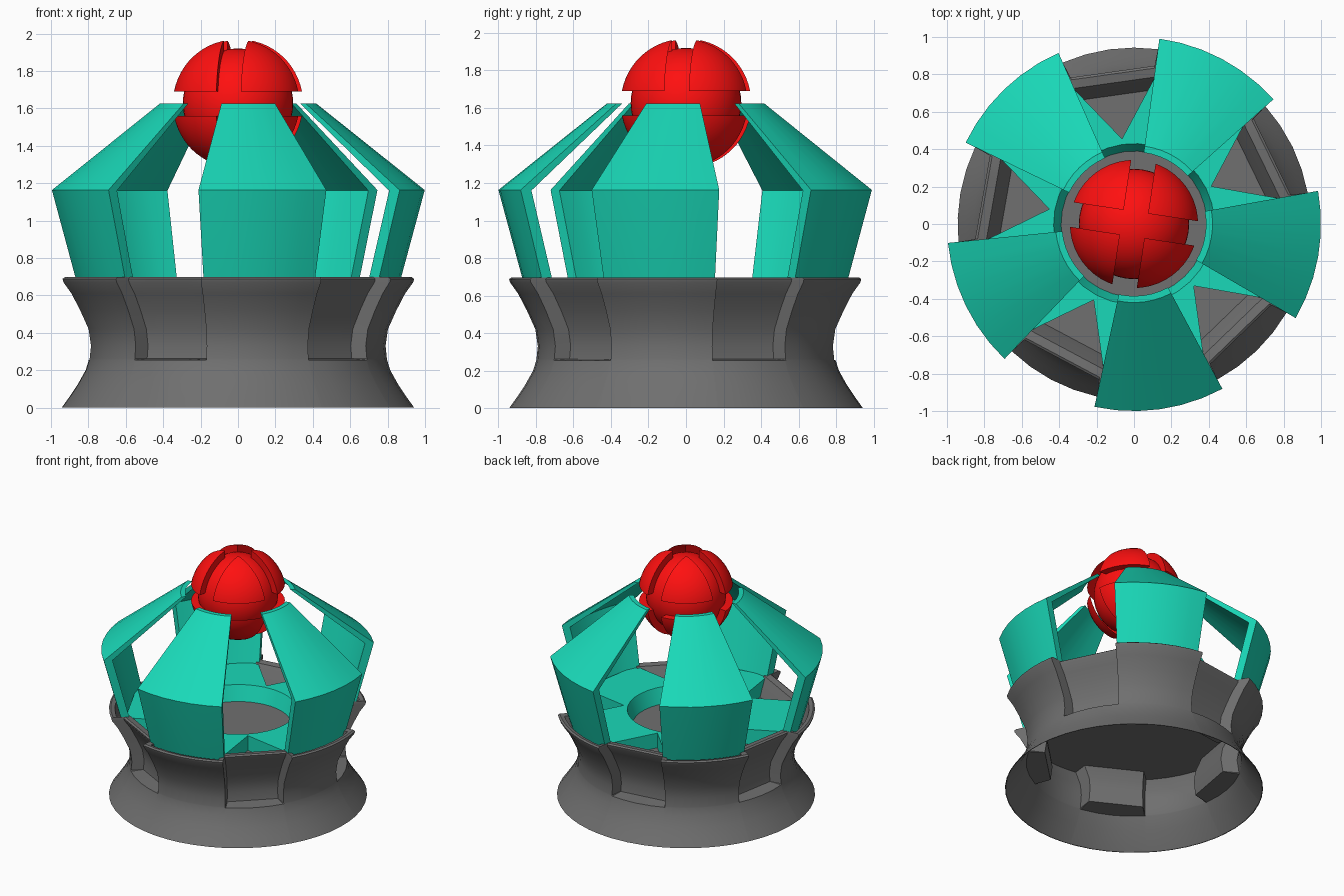
import bpy, bmesh
from math import sin, cos, radians
from mathutils import Vector, Matrix

if "Cube" in bpy.data.objects:
    bpy.data.objects.remove(bpy.data.objects["Cube"])

N = 5
PETAL0 = -10.0      # direction of first petal, degrees
GAP0 = PETAL0 - 36  # direction of first gap


def material(name, rgb):
    m = bpy.data.materials.new(name)
    m.diffuse_color = (*rgb, 1)
    m.use_nodes = True
    m.node_tree.nodes["Principled BSDF"].inputs["Base Color"].default_value = m.diffuse_color
    return m


teal = material("teal", (0.01, 0.69, 0.48))
red = material("red", (1.0, 0.005, 0.005))
dark_grey = material("dark_grey", (0.16, 0.16, 0.16))


def finish(name, bm, mat, angle=30):
    bmesh.ops.recalc_face_normals(bm, faces=bm.faces[:])
    me = bpy.data.meshes.new(name)
    bm.to_mesh(me)
    bm.free()
    ob = bpy.data.objects.new(name, me)
    bpy.context.collection.objects.link(ob)
    me.materials.append(mat)
    bpy.ops.object.select_all(action='DESELECT')
    ob.select_set(True)
    bpy.context.view_layer.objects.active = ob
    bpy.ops.object.shade_smooth_by_angle(angle=radians(angle))
    return ob


def polar(r, deg, z):
    return Vector((r * cos(radians(deg)), r * sin(radians(deg)), z))


def loft(bm, rows, closed):
    """Skin equal-length closed loops; join last to first or cap the ends."""
    vs = [[bm.verts.new(p) for p in row] for row in rows]
    n = len(vs[0])
    for i in range(len(vs) if closed else len(vs) - 1):
        a, b = vs[i], vs[(i + 1) % len(vs)]
        for j in range(n):
            k = (j + 1) % n
            bm.faces.new((a[j], a[k], b[k], b[j]))
    if not closed:
        bm.faces.new(vs[0])
        bm.faces.new(vs[-1])
    return vs


# Base: thin waisted ring with five flat-backed pockets under the gaps
def base_row(z, r, depth, widen=0.0):
    row = []
    edge, inner = 15.8 + widen, 15.4 + widen
    for k in range(N):
        g = GAP0 + 72 * k
        for a in (-edge, -inner, -8, 0, 8, inner, edge, 22, 29, 36, 43, 50):
            rr = r
            if depth and abs(a) <= inner:
                rr = (r - depth) * cos(radians(inner)) / cos(radians(a))
            row.append(polar(rr, g + a, z))
    return row


D = .09
OUTER = [(0, .943, 0), (.06, .90, 0), (.123, .858, 0), (.2, .815, 0), (.255, .798, 0),
         (.262, .797, D), (.33, .79, D), (.42, .803, D), (.52, .848, D), (.61, .895, D),
         (.67, .938, D), (.688, .943, D), (.697, .93, D)]
INNER = [(.69, .90, .10), (.61, .874, .12), (.56, .85, .12), (.42, .783, .12), (.33, .77, .12),
         (.225, .785, .12), (.218, .788, 0), (.123, .842, 0), (0, .938, 0)]
bm = bmesh.new()
rows = [base_row(*p) for p in OUTER] + [base_row(*p, widen=2.2) for p in INNER]
vs = loft(bm, rows, True)
floor = vs[len(OUTER) + 2]
mid = bm.verts.new((0, 0, .56))
for j in range(len(floor)):
    bm.faces.new((floor[j], floor[(j + 1) % len(floor)], mid))
finish("base", bm, dark_grey)

# Petals: bent shell segments
PROFILE = [(.832, .565), (.872, .69), (1.0, 1.163), (.42, 1.625),
           (.385, 1.625), (.935, 1.16), (.81, .69), (.775, .565)]
HALF = 20.2
for k in range(N):
    c = PETAL0 + 72 * k
    bm = bmesh.new()
    rows = [[polar(r, c - HALF + 2 * HALF * i / 6, z) for r, z in PROFILE] for i in range(7)]
    loft(bm, rows, False)
    finish(f"petal_{k + 1}", bm, teal, 25)

# Star plate with tapered round hole linking the petals
W = .27
ARM = [(.58, -W), (.79, -W), (.79, -.09), (.79, .09), (.79, W), (.58, W),
       (.46 * cos(radians(36)), .46 * sin(radians(36)))]
HOLE = (-25, -15, -5, 5, 15, 25, 36)
star, hole = [], []
for k in range(N):
    c = PETAL0 + 72 * k
    for (x, y), h in zip(ARM, HOLE):
        star.append(Matrix.Rotation(radians(c), 3, 'Z') @ Vector((x, y, 0)))
        hole.append(polar(1, c + h, 0))
up, low = Vector((0, 0, .68)), Vector((0, 0, .562))
bm = bmesh.new()
loft(bm, [[p + up for p in star], [p + low for p in star],
          [p * .39 + low for p in hole], [p * .43 + up for p in hole]], True)
finish("star_plate", bm, teal)

# Ball core
CENTRE = Matrix.Translation((0, 0, 1.625)) @ Matrix.Rotation(radians(-8.6), 4, 'Z')
bm = bmesh.new()
bmesh.ops.create_uvsphere(bm, u_segments=40, v_segments=24, radius=.295, matrix=CENTRE)
finish("ball_core", bm, red)

# Eight ball plates: one sphere octant in each direction
GAP = .066
for sx in (1, -1):
    for sy in (1, -1):
        for sz in (1, -1):
            bm = bmesh.new()
            bmesh.ops.create_uvsphere(bm, u_segments=48, v_segments=32, radius=.349)
            for axis, s in enumerate((sx, sy, sz)):
                n = Vector((0, 0, 0))
                n[axis] = s
                res = bmesh.ops.bisect_plane(bm, geom=bm.verts[:] + bm.edges[:] + bm.faces[:],
                                             plane_co=n * GAP, plane_no=n, clear_inner=True)
                cut = [e for e in res["geom_cut"] if isinstance(e, bmesh.types.BMEdge)]
                bmesh.ops.edgenet_fill(bm, edges=cut)
            bm.transform(CENTRE)
            tag = ("upper" if sz > 0 else "lower", "back" if sy > 0 else "front",
                   "right" if sx > 0 else "left")
            finish("ball_plate_" + "_".join(tag), bm, red)
